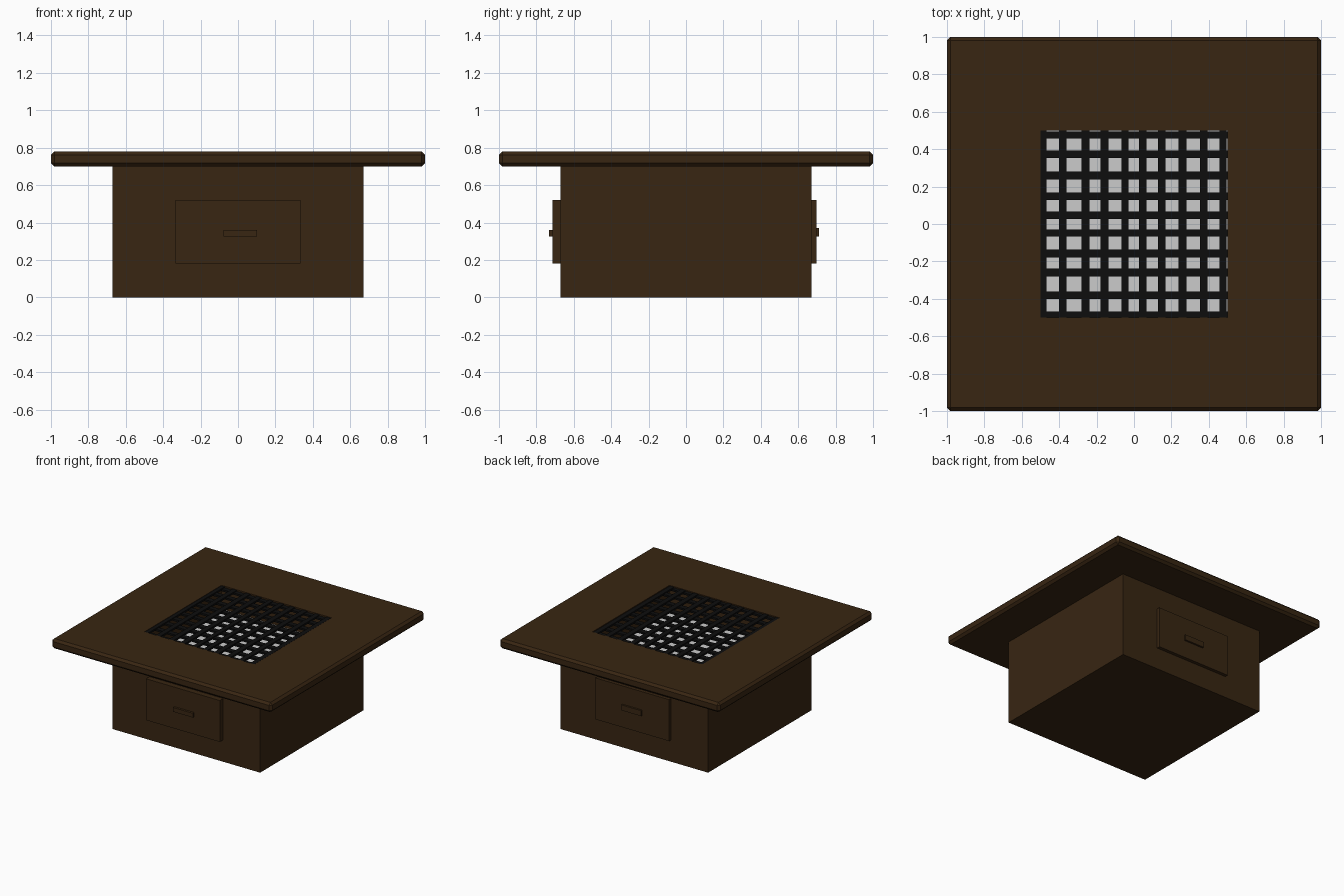
import bpy, bmesh
from mathutils import Vector

if "Cube" in bpy.data.objects:
    bpy.data.objects.remove(bpy.data.objects["Cube"])


def material(name, rgb):
    m = bpy.data.materials.new(name)
    m.diffuse_color = (*rgb, 1)
    m.use_nodes = True
    m.node_tree.nodes["Principled BSDF"].inputs["Base Color"].default_value = m.diffuse_color
    return m


WOOD = material("dark_wood", (0.04, 0.019, 0.006))
IRON = material("black_iron", (0.004, 0.004, 0.004))


def add_box(bm, lo, hi):
    lo, hi = Vector(lo), Vector(hi)
    verts = bmesh.ops.create_cube(bm, size=1)["verts"]
    for v in verts:
        v.co = (lo + hi) / 2 + v.co * (hi - lo)


def make(name, boxes, mat=None, bevel=0):
    bm = bmesh.new()
    for lo, hi in boxes:
        add_box(bm, lo, hi)
    if bevel:
        bmesh.ops.bevel(bm, geom=bm.edges[:], offset=bevel, segments=1,
                        affect='EDGES')
    mesh = bpy.data.meshes.new(name)
    bm.to_mesh(mesh)
    bm.free()
    if mat:
        mesh.materials.append(mat)
    ob = bpy.data.objects.new(name, mesh)
    bpy.context.collection.objects.link(ob)
    return ob


# Cutter for the square well in the middle of the table
cutter = make("well_cutter", [((-.5, -.5, .58), (.5, .5, 1))], WOOD)
cutter.hide_render = True
cutter.hide_set(True)

# Pedestal box and chamfered table top, both opened by the well
base = make("pedestal", [((-.67, -.67, 0), (.67, .67, .705))], WOOD)
top = make("table_top", [((-1, -1, .70), (1, 1, .78))], WOOD, bevel=.018)
for ob in (base, top):
    mod = ob.modifiers.new("well", 'BOOLEAN')
    mod.operation = 'DIFFERENCE'
    mod.solver = 'EXACT'
    mod.object = cutter

# Pale floor of the well
make("well_floor", [((-.5, -.5, .575), (.5, .5, .585))])

# Grille of crossing flat bars, slightly uneven spacing
bars = [(-.5, -.468), (-.4, -.36), (-.28, -.238), (-.178, -.136),
        (-.067, -.03), (.028, .067), (.127, .168), (.238, .28),
        (.352, .393), (.457, .495)]
make("grille_bars_lengthwise",
     [((a, -.5, .762), (b, .5, .777)) for a, b in bars], IRON)
make("grille_bars_crosswise",
     [((-.5, -b, .756), (.5, -a, .771)) for a, b in
      [(-q, -p) for p, q in bars]], IRON)

# Drawer fronts and pulls on the front and back
make("front_drawer", [((-.335, -.715, .18), (.335, -.66, .52))], WOOD)
make("front_handle", [((-.077, -.733, .325), (.102, -.70, .36))], WOOD)
make("back_drawer", [((-.335, .66, .18), (.335, .697, .52))], WOOD)
make("back_handle", [((-.09, .69, .325), (.09, .712, .37))], WOOD)
